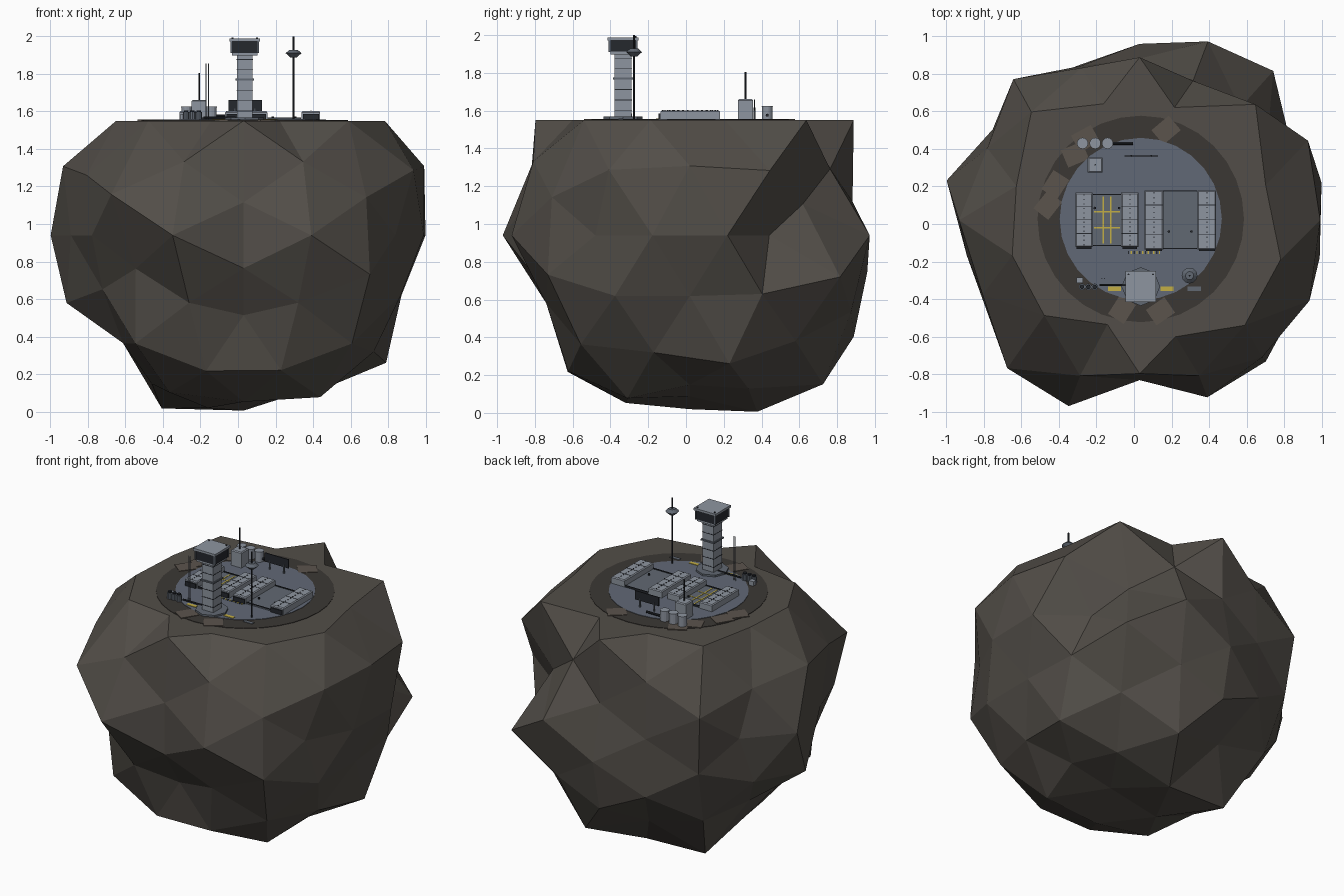
import bpy, bmesh, math
from itertools import product
from mathutils import Vector

if "Cube" in bpy.data.objects:
    bpy.data.objects.remove(bpy.data.objects["Cube"])

def mat(name, r, g, b):
    m = bpy.data.materials.new(name)
    m.diffuse_color = (r, g, b, 1)
    m.use_nodes = True
    m.node_tree.nodes["Principled BSDF"].inputs["Base Color"].default_value = m.diffuse_color
    return m

ROCK = mat("rock", .085, .076, .065)
SOIL = mat("soil", .044, .039, .034)
SLAB = mat("slab", .105, .088, .073)
DECK = mat("deck", .12, .14, .18)
HULL = mat("hull", .27, .30, .35)
TRIM = mat("trim", .12, .14, .17)
DARK = mat("dark", .018, .021, .027)
YELLOW = mat("yellow", .55, .43, .06)
TOP = 1.55
DX = .006    # small sideways offset of the whole outpost

def finish(bm, name, m):
    me = bpy.data.meshes.new(name)
    bm.to_mesh(me)
    bm.free()
    me.materials.append(m)
    ob = bpy.data.objects.new(name, me)
    bpy.context.collection.objects.link(ob)
    return ob

def box(name, x, y, z, sx, sy, sz, m, rot=0, bev=0):
    """Box centred on x, y and standing on z."""
    bm = bmesh.new()
    bmesh.ops.create_cube(bm, size=1)
    for v in bm.verts:
        v.co = Vector((v.co.x * sx, v.co.y * sy, (v.co.z + .5) * sz))
    if bev:
        bmesh.ops.bevel(bm, geom=[e for e in bm.edges if all(v.co.z > sz / 2 for v in e.verts)],
                        offset=bev, segments=1, affect='EDGES')
    ob = finish(bm, name, m)
    ob.location, ob.rotation_euler = (x + DX, y, z), (0, 0, rot)
    return ob

def cyl(name, x, y, z, r, h, m, n=12, r2=None, axis='Z'):
    """Cylinder or cone standing on z, or lying along X."""
    bm = bmesh.new()
    bmesh.ops.create_cone(bm, cap_ends=True, segments=n, radius1=r,
                          radius2=r if r2 is None else r2, depth=h)
    ob = finish(bm, name, m)
    ob.location = (x + DX, y, z + h / 2) if axis == 'Z' else (x + DX + h / 2, y, z)
    if axis == 'X':
        ob.rotation_euler = (0, math.pi / 2, 0)
    return ob

# Asteroid: three-way split icosahedron, radius given per height ring by heading
RINGS = {
    0: (.99, .80, 1.02, .88, .92, 1.05, .94, .95, 1.06, 1.01, .95, .98),
    20: (.82, .88, 1.03, 1.08, .87, 1.0), -20: (1.09, .96, .97, .88, .87, 1.03),
    33: (1.05, .95, .98, 1.06), -33: (.95, .97, .88, .98),
    36: (1.03, 1.03), -36: (.90, 1.01),
    40: (.87, .95, .97, .97), -40: (1.0, .97, .89, .89),
    53: (1.02, .96), -53: (1.02, .81),
    58: (1.07, 1.0, .88, .97), -58: (.97, 1.0, 1.0, 1.0),
    65: (.92, .90, .93, 1.03), -65: (1.04, .88, .88, .95),
    73: (.92, .95, .85, .95), -73: (1.08, .92, .99, .985),
    -85: (.95, 1.08, .98, 1.01), -93: (1.0, .95), -98: (.87, .94),
}
bm = bmesh.new()
seen = set()
for p in ((.526, 0, .851), (.202, 0, .979), (.404, .327, .854), (.202, .653, .730),
          (0, .357, .934), (.577, .577, .577)):
    for k, s in product(range(3), product((1, -1), repeat=3)):
        q = tuple(round(s[i] * p[(i + k) % 3], 3) + 0.0 for i in range(3))
        if q not in seen:
            seen.add(q)
            bm.verts.new(q)
bmesh.ops.convex_hull(bm, input=bm.verts[:])
rings = {}
for v in bm.verts:
    key = round(v.co.z * 100)
    if abs(key) == 85 and abs(v.co.y) < .01:
        key = 200            # the pole edge ends keep the default radius
    rings.setdefault(key, []).append(v)
for key, vs in rings.items():
    vs.sort(key=lambda v: math.atan2(v.co.y, v.co.x) % (2 * math.pi))
    for v, r in zip(vs, RINGS.get(key, [.93] * len(vs))):
        flat = v.co.z > .5
        v.co = v.co * r + Vector((.03, .02, .94))
        if flat:
            v.co.z = TOP     # levelled building site
bmesh.ops.recalc_face_normals(bm, faces=bm.faces[:])
finish(bm, "asteroid", ROCK)

# Levelled ground, deck and rubble around it
cyl("soil_ring", .03, .027, TOP - .01, .55, .013, SOIL, 32)
cyl("deck", .03, .027, TOP, .432, .006, DECK, 28)
for x, y, a in ((.165, .5, .7), (-.265, .455, .5), (-.32, .37, .4), (-.425, .21, 1), (-.465, .1, .9),
                (.135, -.465, .6), (-.07, -.455, 1)):
    box("rubble", x, y, TOP - .03, .12, .1, .036, SLAB, a)
Z = TOP + .006

# Two yards, each flanked by a pair of long sheds
def shed(x, y, w, l):
    box("shed", x, y, Z, w, l, .045, HULL, bev=.006)
    box("shed_door", x, y - l / 2 - .003, Z, w * .85, .012, .03, DARK)
    for i in range(1, 4):
        box("roof_seam", x, y - l / 2 + l * i / 4, Z + .044, w * .9, .004, .002, DARK)
    for i in range(12):
        box("roof_vent", x, y - l / 2 + l * (i + .5) / 12, Z + .044, .005, .007, .004, DARK)

for x in (-.272, -.028):
    shed(x, .022, .092, .29)
for x in (.1, .382):
    shed(x, .022, .1, .315)
box("left_yard", -.15, .022, Z, .15, .27, .006, TRIM)
box("right_yard", .24, .022, Z, .18, .31, .006, TRIM)
for y in (-.13, .175):
    box("yard_curb", .24, y, Z, .18, .006, .012, DARK)
for y in (-.115, .158):
    box("yard_curb", -.15, y, Z, .15, .006, .012, DARK)
for x in (-.17, -.13):
    box("yard_line", x, .022, Z + .006, .008, .25, .002, YELLOW)
for y in (-.02, .065):
    box("yard_cross_line", -.15, y, Z + .006, .14, .007, .002, YELLOW)
for x, y in ((-.215, .085), (-.085, .085), (.18, -.04), (.3, -.04)):
    cyl("yard_bollard", x, y, Z, .007, .016, DARK, 8)

# Ground markings
for x, m in ((-.11, YELLOW), (.17, YELLOW), (.315, TRIM)):
    box("deck_strip", x, -.345, Z, .07, .024, .003, m)
for i in range(12):
    box("hazard_mark", -.035 + i * .015, -.152, Z, .007, .014, .003, YELLOW if i % 2 else DARK)

# Control tower
TX, TY = .03, -.333
cyl("tower_base", TX, TY, Z, .103, .012, TRIM, 8)
box("tower_shaft", TX, TY, Z, .085, .09, .345, HULL)
for i in range(6):
    box("tower_band", TX, TY, 1.6 + i * .055, .088, .093, .004, DARK)
box("tower_collar", TX, TY, 1.765, .1, .105, .01, TRIM)
box("cab_floor", TX, TY, 1.897, .135, .135, .015, HULL)
box("cab_windows", TX, TY, 1.912, .148, .148, .06, DARK)
for sx, sy in product((-1, 1), repeat=2):
    box("cab_post", TX + sx * .072, TY + sy * .072, 1.91, .01, .01, .065, TRIM)
box("cab_roof", TX, TY, 1.972, .164, .164, .016, HULL)
for sx in (-1, 1):
    cyl("roof_light", TX + sx * .065, TY + .065, 1.988, .005, .006, DARK, 6)

# Dish mast
cyl("dish_mast", .29, -.275, Z, .005, 2 - Z, DARK, 8)
cyl("dish_bowl", .29, -.275, 1.888, .018, .022, TRIM, 12, .042)
cyl("dish_rim", .29, -.275, 1.91, .042, .018, TRIM, 12, .022)

# Pump group at the front left
for i in range(3):
    cyl("pump_tank", -.283 + i * .034, -.335, Z, .018, .04, TRIM, 10)
    cyl("pump_cap", -.283 + i * .034, -.335, Z + .04, .012, .01, DARK, 10)
box("pump_box", -.295, -.3, Z, .035, .03, .03, HULL)
cyl("pump_pipe", -.19, -.325, Z + .012, .006, .17, DARK, 8, axis='X')
for dx in (-.007, .007):
    cyl("whip_antenna", -.17 + dx, -.29, Z, .0025, 1.855 - Z, TRIM, 6)

# Storage tanks, relay hut and signal panel at the back
for x in (-.28, -.213, -.147):
    cyl("storage_tank", x, .43, Z, .028, .065, HULL, 14)
    cyl("tank_lid", x, .43, Z + .065, .03, .005, HULL, 14)
cyl("tank_pipe", -.12, .43, Z + .02, .008, .11, DARK, 8, axis='X')
box("relay_hut", -.213, .315, Z, .08, .08, .105, HULL, bev=.006)
cyl("relay_mast", -.213, .315, 1.66, .004, .145, DARK, 8)
box("signal_panel", .033, .363, 1.6, .18, .006, .06, DARK)
for x in (-.02, .086):
    cyl("panel_leg", x, .363, Z, .005, .06, TRIM, 8)
